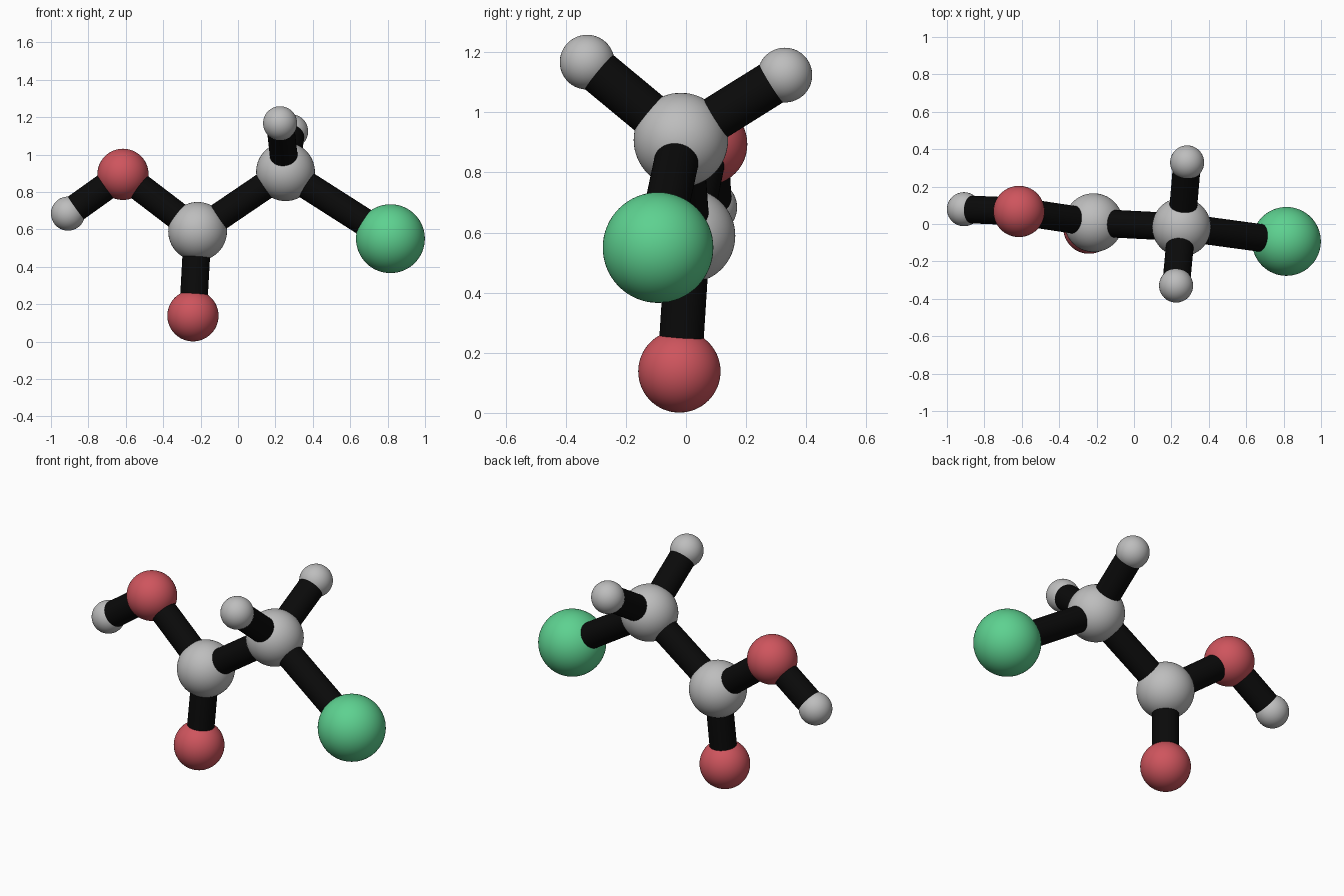
import bpy
from mathutils import Vector

cube = bpy.data.objects.get("Cube")
if cube:
    bpy.data.objects.remove(cube, do_unlink=True)


def make_material(name, rgb):
    mat = bpy.data.materials.new(name)
    mat.use_nodes = True
    mat.diffuse_color = (*rgb, 1)
    mat.node_tree.nodes["Principled BSDF"].inputs["Base Color"].default_value = (*rgb, 1)
    return mat


grey = make_material("light grey", (0.51, 0.51, 0.51))
red = make_material("soft red", (0.62, 0.09, 0.11))
green = make_material("mint green", (0.11, 0.64, 0.28))
black = make_material("black", (0.003, 0.003, 0.003))


def finish(name, mat):
    obj = bpy.context.object
    obj.name = name
    obj.data.name = name
    obj.data.materials.append(mat)
    bpy.ops.object.shade_smooth_by_angle()


# Atoms: centre, radius, colour
atoms = {
    "chlorine": ((0.815, -0.093, 0.55), 0.184, green),
    "upper_carbon": ((0.254, -0.017, 0.908), 0.157, grey),
    "lower_carbon": ((-0.216, 0.007, 0.589), 0.157, grey),
    "bottom_oxygen": ((-0.241, -0.022, 0.138), 0.137, red),
    "side_oxygen": ((-0.615, 0.067, 0.894), 0.137, red),
    "side_hydrogen": ((-0.909, 0.079, 0.684), 0.091, grey),
    "front_hydrogen": ((0.225, -0.329, 1.167), 0.091, grey),
    "back_hydrogen": ((0.284, 0.329, 1.124), 0.091, grey),
}
for name, (centre, radius, mat) in atoms.items():
    bpy.ops.mesh.primitive_uv_sphere_add(segments=64, ring_count=32, radius=radius, location=centre)
    finish(name, mat)

# Bonds: rods running between atom centres
bonds = [
    ("upper_carbon", "chlorine"),
    ("upper_carbon", "front_hydrogen"),
    ("upper_carbon", "back_hydrogen"),
    ("upper_carbon", "lower_carbon"),
    ("lower_carbon", "bottom_oxygen"),
    ("lower_carbon", "side_oxygen"),
    ("side_oxygen", "side_hydrogen"),
]
for first, second in bonds:
    start, end = Vector(atoms[first][0]), Vector(atoms[second][0])
    axis = end - start
    bpy.ops.mesh.primitive_cylinder_add(
        vertices=48, radius=0.074, depth=axis.length, location=(start + end) / 2,
        rotation=axis.to_track_quat("Z", "Y").to_euler())
    finish(f"bond_{first}_to_{second}", black)
